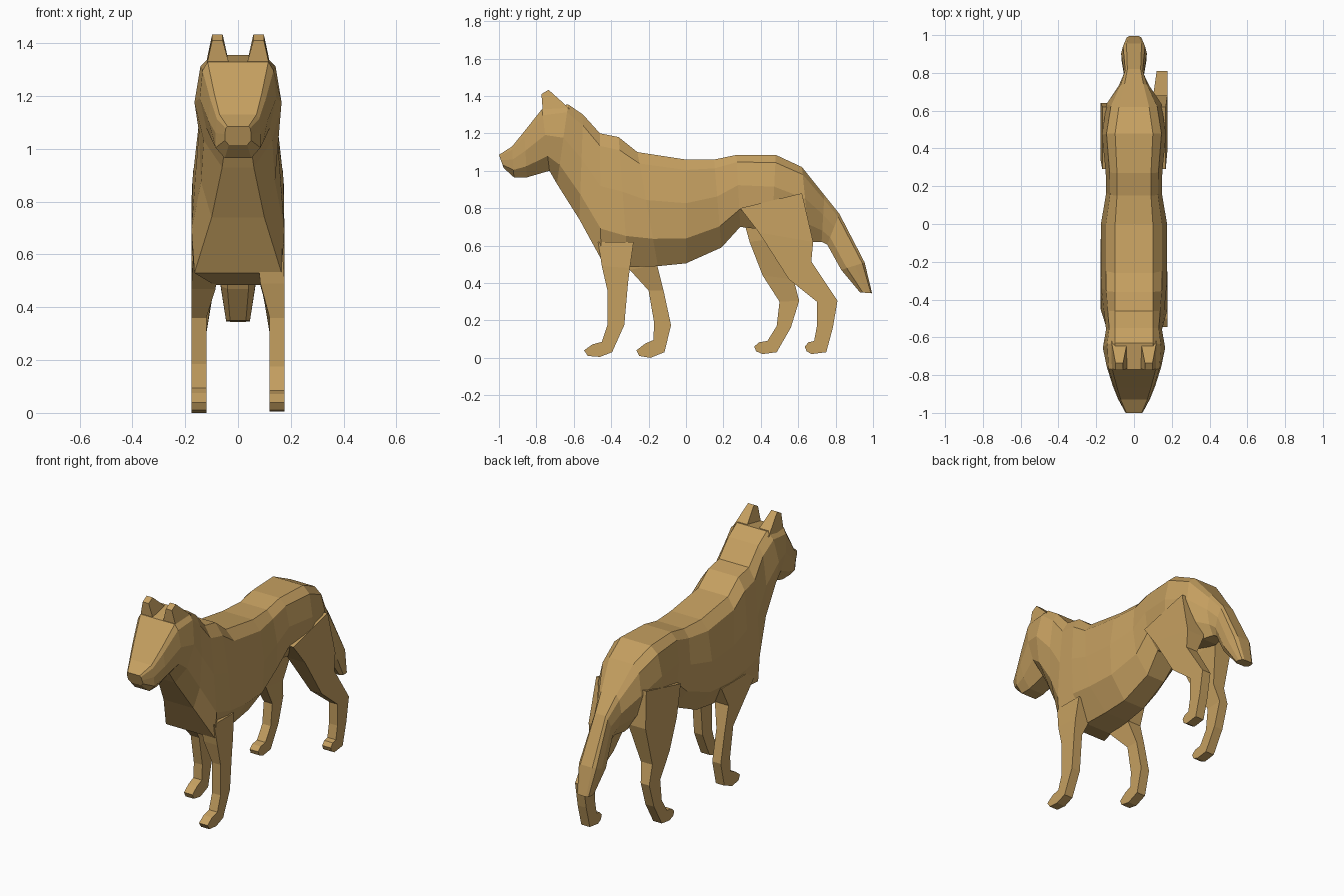
import bpy, bmesh
from mathutils import Vector

tan = bpy.data.materials.new("tan fur")
tan.diffuse_color = (0.56, 0.35, 0.118, 1)


def loft(name, rings):
    """Skin closed rings of points and cap both ends."""
    bm = bmesh.new()
    vs = [[bm.verts.new(p) for p in r] for r in rings]
    n = len(vs[0])
    for a, b in zip(vs, vs[1:]):
        for i in range(n):
            j = (i + 1) % n
            bm.faces.new((a[i], a[j], b[j], b[i]))
    bm.faces.new(vs[0])
    bm.faces.new(vs[-1])
    bmesh.ops.recalc_face_normals(bm, faces=bm.faces)
    me = bpy.data.meshes.new(name)
    bm.to_mesh(me)
    bm.free()
    me.materials.append(tan)
    ob = bpy.data.objects.new(name, me)
    bpy.context.collection.objects.link(ob)
    return ob


def section(ty, tz, by, bz, wt, wm, wl, wb):
    """Ten-sided section between a spine point and a belly point."""
    top, bot = Vector((0, ty, tz)), Vector((0, by, bz))
    half = [(0, wt), (0.1, 0.35 * wt + 0.65 * wm), (0.42, wm), (0.76, wl), (1, wb)]
    right = [top.lerp(bot, t) + Vector((w, 0, 0)) for t, w in half]
    left = [Vector((-p.x, p.y, p.z)) for p in reversed(right)]
    return right + left


# rows: spine y, z, belly y, z, half widths from top to bottom
neck = (-0.55, 1.30, -0.57, 0.74, 0.10, 0.148, 0.14, 0.10)
rump = (0.62, 1.02, 0.66, 0.62, 0.08, 0.145, 0.11, 0.05)

# head and muzzle
loft("head", [section(*r) for r in [
    (-1.00, 1.085, -0.975, 1.015, 0.04, 0.05, 0.05, 0.035),
    (-0.93, 1.13, -0.92, 0.965, 0.07, 0.085, 0.085, 0.05),
    (-0.865, 1.21, -0.85, 0.965, 0.09, 0.112, 0.095, 0.05),
    (-0.77, 1.33, -0.73, 1.00, 0.115, 0.145, 0.12, 0.05),
    (-0.63, 1.355, -0.69, 0.93, 0.10, 0.165, 0.13, 0.06),
    neck]])

# chest, back and belly
loft("torso", [section(*r) for r in [
    neck,
    (-0.46, 1.20, -0.455, 0.53, 0.10, 0.16, 0.176, 0.165),
    (-0.36, 1.18, -0.31, 0.485, 0.10, 0.172, 0.177, 0.09),
    (-0.26, 1.10, -0.15, 0.49, 0.10, 0.175, 0.175, 0.08),
    (0.00, 1.06, 0.00, 0.505, 0.10, 0.175, 0.165, 0.07),
    (0.15, 1.06, 0.19, 0.59, 0.09, 0.147, 0.135, 0.06),
    (0.27, 1.085, 0.29, 0.70, 0.09, 0.15, 0.14, 0.07),
    (0.48, 1.085, 0.46, 0.68, 0.10, 0.17, 0.165, 0.08),
    rump]])

# hanging tail
loft("tail", [section(*r) for r in [
    rump,
    (0.74, 0.87, 0.725, 0.62, 0.05, 0.08, 0.06, 0.03),
    (0.82, 0.77, 0.755, 0.605, 0.035, 0.052, 0.05, 0.03),
    (0.955, 0.51, 0.83, 0.47, 0.04, 0.068, 0.065, 0.04),
    (0.995, 0.345, 0.93, 0.35, 0.025, 0.045, 0.045, 0.03)]])

# ears
for name, s in (("right_ear", 1), ("left_ear", -1)):
    base = [(0.03, -0.765, 1.31), (0.12, -0.765, 1.31), (0.12, -0.62, 1.33), (0.035, -0.62, 1.33)]
    tip = [(0.058, -0.773, 1.41), (0.098, -0.773, 1.41), (0.098, -0.735, 1.433), (0.058, -0.735, 1.433)]
    loft(name, [[(s * x, y, z) for x, y, z in r] for r in (base, tip)])


def leg(name, side, inner, rows):
    """Square-edged leg; rows give front and back edge points (y, z)."""
    rings = []
    for i, (fy, fz, by, bz) in enumerate(rows):
        a = inner[i] if i < len(inner) else 0.12
        b = 0.168 if i == 0 else 0.177
        rings.append([(side * a, fy, fz), (side * b, fy, fz),
                      (side * b, by, bz), (side * a, by, bz)])
    loft(name, rings)


# front legs, mid stride
leg("right_front_leg", 1, (0.07, 0.085), [
    (-0.47, 0.62, -0.28, 0.62), (-0.45, 0.49, -0.30, 0.48), (-0.42, 0.36, -0.31, 0.40),
    (-0.42, 0.175, -0.33, 0.175), (-0.45, 0.085, -0.395, 0.03),
    (-0.50, 0.072, -0.46, 0.005), (-0.545, 0.04, -0.525, 0.01)])
leg("left_front_leg", -1, (0.07, 0.085), [
    (-0.46, 0.62, -0.10, 0.62), (-0.30, 0.47, -0.155, 0.50), (-0.20, 0.36, -0.12, 0.36),
    (-0.17, 0.185, -0.08, 0.175), (-0.175, 0.095, -0.115, 0.03),
    (-0.22, 0.075, -0.19, 0.0), (-0.265, 0.04, -0.25, 0.01)])

# hind legs with thighs
leg("right_hind_leg", 1, (0.05, 0.06, 0.10), [
    (0.29, 0.80, 0.62, 0.88), (0.39, 0.67, 0.68, 0.62), (0.55, 0.42, 0.67, 0.515),
    (0.70, 0.30, 0.81, 0.305), (0.70, 0.17, 0.785, 0.16), (0.685, 0.09, 0.75, 0.03),
    (0.655, 0.083, 0.67, 0.02), (0.635, 0.06, 0.645, 0.035)])
leg("left_hind_leg", -1, (0.05, 0.06, 0.10), [
    (0.29, 0.80, 0.62, 0.88), (0.34, 0.62, 0.64, 0.66), (0.41, 0.44, 0.575, 0.42),
    (0.50, 0.30, 0.605, 0.305), (0.485, 0.17, 0.56, 0.16), (0.435, 0.09, 0.485, 0.03),
    (0.39, 0.083, 0.41, 0.02), (0.365, 0.06, 0.375, 0.035)])
